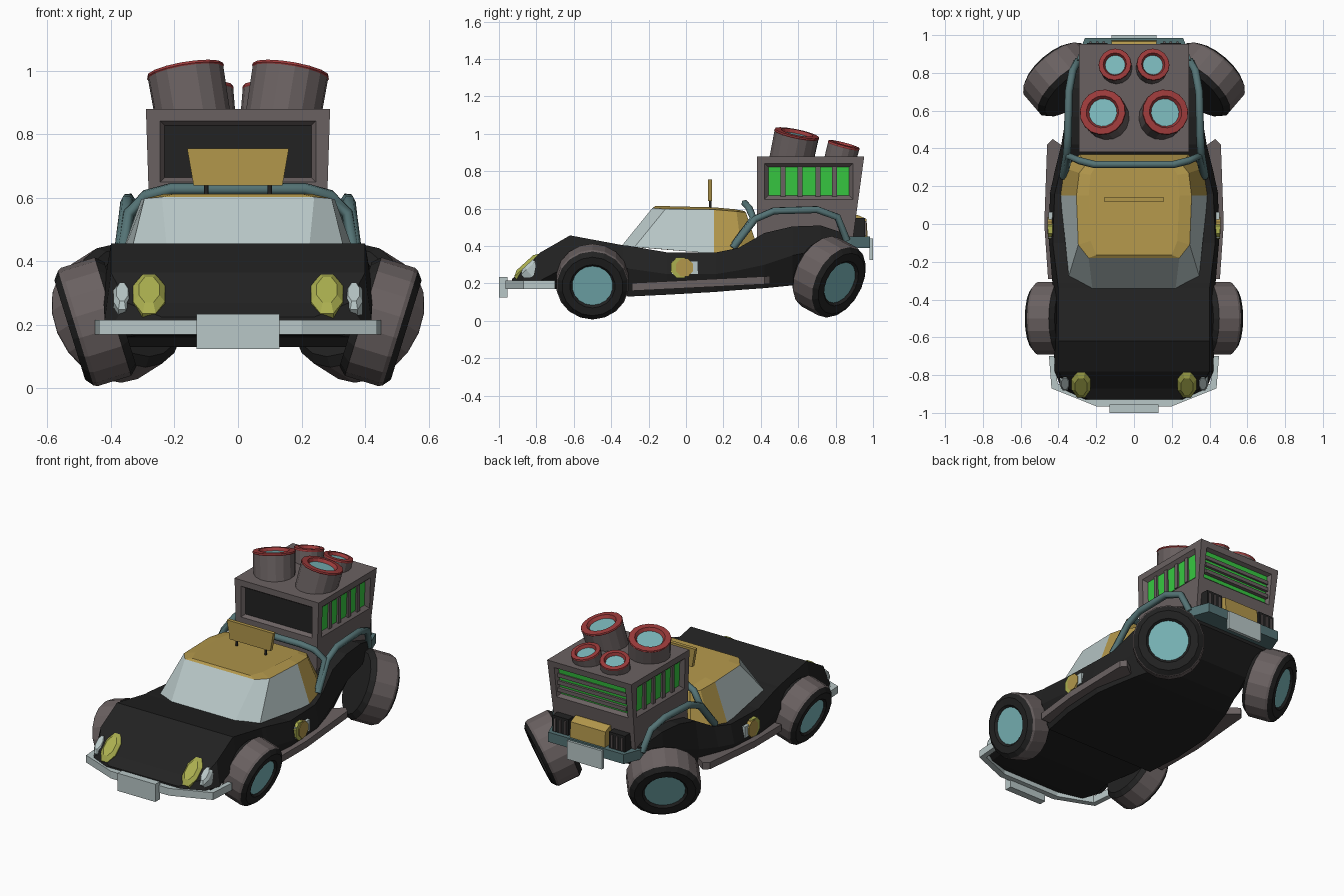
import bpy, bmesh, math
from mathutils import Vector, Matrix

if "Cube" in bpy.data.objects:
    bpy.data.objects.remove(bpy.data.objects["Cube"])

def mat(name, r, g, b):
    m = bpy.data.materials.new(name)
    m.diffuse_color = [(c / 255 / 12.92 if c < 11 else ((c / 255 + .055) / 1.055) ** 2.4) for c in (r, g, b)] + [1]
    m.use_nodes = True
    m.node_tree.nodes["Principled BSDF"].inputs["Base Color"].default_value = m.diffuse_color
    return m

BLACK = mat("black", 34, 34, 34)
GREY = mat("warm grey", 106, 97, 97)
LIGHT = mat("pale blue grey", 184, 199, 199)
GOLD = mat("gold", 178, 151, 75)
TEAL = mat("dark teal", 84, 115, 117)
CYAN = mat("cyan", 123, 184, 187)
RED = mat("red", 155, 58, 58)
GREEN = mat("green", 55, 200, 65)
YELLOW = mat("yellow green", 172, 176, 80)

def finish(name, bm, mats):
    bmesh.ops.remove_doubles(bm, verts=bm.verts, dist=1e-5)
    bmesh.ops.recalc_face_normals(bm, faces=bm.faces)
    me = bpy.data.meshes.new(name)
    bm.to_mesh(me)
    bm.free()
    for m in mats:
        me.materials.append(m)
    ob = bpy.data.objects.new(name, me)
    bpy.context.collection.objects.link(ob)
    return ob

def loft(name, rings, mats, rule=None):
    """Skin closed rings of points and cap both ends; rule(ring, point) gives the material."""
    bm = bmesh.new()
    vs = [[bm.verts.new(p) for p in r] for r in rings]
    n = len(vs[0])
    for i in range(len(vs) - 1):
        for j in range(n):
            k = (j + 1) % n
            f = bm.faces.new((vs[i][j], vs[i][k], vs[i + 1][k], vs[i + 1][j]))
            f.material_index = rule(i, j) if rule else 0
    for r in (vs[0], vs[-1]):
        f = bm.faces.new(r)
        if rule:
            f.material_index = rule(-1, 0)
    return finish(name, bm, mats)

def prism(name, poly, z0, z1, m, slope=0):
    return loft(name, [[(x, y, z + slope * y) for x, y in poly] for z in (z0, z1)], [m])

def box(name, x, y, z, m):
    return prism(name, [(x[0], y[0]), (x[1], y[0]), (x[1], y[1]), (x[0], y[1])], z[0], z[1], m)

def lathe(name, prof, segs, mats, n, matrix, sx=1, sy=1):
    """Spin (radius, height) points around local z; segs gives a material index per band."""
    bm = bmesh.new()
    rings = []
    for r, h in prof:
        rings.append([bm.verts.new(matrix @ Vector((r * sx * math.cos(a), r * sy * math.sin(a), h)))
                      for a in (math.pi / 2 + math.pi / n * (n == 8) + 2 * math.pi * j / n for j in range(n))]
                     if r > 0 else [bm.verts.new(matrix @ Vector((0, 0, h)))] * n)
    for i, s in enumerate(segs):
        for j in range(n):
            k = (j + 1) % n
            q = list(dict.fromkeys((rings[i][j], rings[i][k], rings[i + 1][k], rings[i + 1][j])))
            bm.faces.new(q).material_index = s
    return finish(name, bm, mats)

def aim(loc, axis):
    return Matrix.Translation(loc) @ Vector(axis).to_track_quat('Z', 'Y').to_matrix().to_4x4()

def tube(name, pts, r, m):
    cu = bpy.data.curves.new(name, 'CURVE')
    cu.dimensions = '3D'
    cu.bevel_depth, cu.bevel_resolution, cu.use_fill_caps = r, 1, True
    sp = cu.splines.new('POLY')
    sp.points.add(len(pts) - 1)
    for p, c in zip(sp.points, pts):
        p.co = (*c, 1)
    cu.materials.append(m)
    ob = bpy.data.objects.new(name, cu)
    bpy.context.collection.objects.link(ob)
    bpy.ops.object.select_all(action='DESELECT')
    ob.select_set(True)
    bpy.context.view_layer.objects.active = ob
    bpy.ops.object.convert(target='MESH')

def mirror(pts):
    return pts + [(-p[0], *p[1:]) for p in reversed(pts)]

# body shell: y, then top edge, side crease and floor edge as x, z
sections = [(-.93, .24, .225, .26, .21, .24, .20), (-.87, .35, .27, .385, .215, .34, .185),
            (-.78, .40, .365, .42, .215, .36, .175), (-.62, .40, .457, .425, .30, .32, .165),
            (-.34, .40, .405, .43, .28, .36, .16), (-.31, .404, .402, .432, .28, .38, .13),
            (-.10, .43, .366, .45, .25, .41, .14),
            (.16, .42, .366, .445, .25, .41, .155), (.28, .39, .39, .42, .27, .38, .165),
            (.42, .36, .47, .385, .30, .34, .175), (.57, .35, .505, .36, .35, .28, .19),
            (.72, .34, .51, .35, .38, .24, .25), (.87, .30, .46, .30, .42, .25, .37)]
loft("body_shell", [mirror([(s[i], s[0], s[i + 1]) for i in (1, 3, 5)]) for s in sections], [BLACK])

# cabin: glass at the front and sides, gold roof and rear
low = [(.22, -.345, .40), (.345, -.275, .395), (.39, .15, .36), (.38, .30, .36), (.30, .38, .40)]
high = [(.24, -.18, .603), (.295, -.11, .598), (.305, .15, .595), (.29, .27, .585), (.25, .32, .58)]
crown = [(.20, -.165, .613), (.23, -.09, .613), (.24, .15, .607), (.23, .26, .597), (.20, .31, .588)]
loft("cabin", [mirror(r) for r in (low, high, crown)], [GOLD, LIGHT],
     lambda i, j: 1 if i == 0 and j in (0, 1, 7, 8, 9) else 0)

# roof sign on two posts
loft("roof_sign", [[(-.14, y, .64), (.14, y, .64), (.16, y, .755), (-.16, y, .755)] for y in (.118, .14)], [GOLD])
for s in (-1, 1):
    tube("sign_post", [(s * .1, .13, .59), (s * .1, .13, .66)], .007, BLACK)

# rear equipment cabinet with recessed windows
bm = bmesh.new()
bmesh.ops.create_cube(bm, size=2)
for v in bm.verts:
    top = v.co.z > 0
    v.co = Vector(((.29 if top else .275) * v.co.x, .38 if v.co.y < 0 else (.953 if top else .89), .88 if top else .42))
for co, no in (((0, 0, .65), (0, 0, 1)), ((0, 0, .842), (0, 0, 1)), ((-.245, 0, 0), (1, 0, 0)),
               ((.245, 0, 0), (1, 0, 0)), ((0, .42, 0), (0, 1, 0)), ((0, .892, 0), (0, 1, 0))):
    bmesh.ops.bisect_plane(bm, geom=bm.verts[:] + bm.edges[:] + bm.faces[:], plane_co=co, plane_no=no)
bm.normal_update()
ends, sides = [], []
for f in bm.faces:
    c = f.calc_center_median()
    if .66 < c.z < .83 and abs(f.normal.x) > .9 and .5 < c.y < .8:
        sides.append(f)
    elif .66 < c.z < .83 and abs(f.normal.y) > .9 and abs(c.x) < .1:
        ends.append(f)
for group, edge in ((ends, .014), (sides, .021)):
    bmesh.ops.inset_region(bm, faces=group, thickness=edge, depth=-.022, use_even_offset=True)
    for f in group:
        f.material_index = 1 if f.normal.y < -.9 else 2
finish("equipment_cabinet", bm, [GREY, BLACK, GREEN])
for s in (-1, 1):
    for y in (.519, .61, .705, .794):
        box("side_window_bar", sorted((s * .255, s * .275)), (y - .013, y + .013), (.665, .825), GREY)
for z in (.70, .745, .79):
    box("rear_slat", (-.235, .235), (.89, .928), (z - .0115, z + .0115), GREY)

# four tilted horns on the cabinet
def horn(name, loc, axis, r, h):
    lathe(name, [(0, 0), (r * .98, 0), (r, h - .012), (r * 1.02, h - .008), (r, h), (r * .72, h + .003),
                 (r * .62, h - .015), (0, h - .015)], [0, 0, 1, 1, 1, 1, 2], [GREY, RED, CYAN], 16, aim(loc, axis))
for s in (-1, 1):
    horn("large_horn", (s * .14, .56, .845), (s * .16, .2, .96), .121, .165)
    horn("small_horn", (s * .092, .822, .855), (s * .1, .25, .96), .086, .093)

# splayed wheels
def wheel(name, loc, axis, r, w):
    lathe(name, [(0, -.012), (r * .56, -.012), (r * .62, 0), (r * .84, .002), (r * .97, -.018), (r, -.03),
                 (r, -w * .85), (r * .88, -w), (0, -w)], [1, 0, 0, 0, 2, 2, 0, 0], [BLACK, CYAN, GREY], 18, aim(loc, axis))
for s in (-1, 1):
    wheel("front_wheel", (s * .528, -.5, .185), (s * .955, 0, -.295), .195, .165)
    wheel("rear_wheel", (s * .437, .83, .2), (s * .6, .7, -.38), .209, .185)

    # running board, door badge and lamps
    prism("running_board", [(s * x, y) for x, y in ((.36, -.29), (.455, -.29), (.475, 0), (.46, .42), (.43, .45), (.36, .40))],
          .175, .217, GREY, .05)
    box("badge_plate", sorted((s * .43, s * .452)), (-.075, .064), (.25, .32), LIGHT)
    for nm, y, r, m, d in (("badge_front", -.03, .054, YELLOW, .455), ("badge_rear", -.008, .048, GOLD, .459)):
        lathe(nm, [(0, 0), (r, 0), (r, .025), (0, .025)], [0, 0, 0], [m], 8,
              aim((s * (d - .025), y, .285), (s, 0, 0)), 1, 1.1)
    for nm, x, y, z, a, b, m in (("headlight", .28, -.838, .285, .054, .1, YELLOW),
                                 ("side_lamp", .365, -.822, .278, .03, .07, LIGHT)):
        M = Matrix(((1, 0, 0, s * x), (0, .74, -.67, y), (0, .67, .74, z), (0, 0, 0, 1)))
        lathe(nm, [(0, -.03), (1, -.03), (1, .018), (.65, .035), (0, .035)], [0] * 4, [m], 8, M, a, b)

    # side rail over the rear fender
    tube("side_rail", [(s * x, y, z) for x, y, z in ((.375, .25, .39), (.355, .37, .545), (.35, .47, .588),
         (.345, .7, .595), (.325, .81, .555), (.30, .86, .43))], .021, TEAL)

    # rear lamp grilles
    box("rear_grille", sorted((s * .14, s * .25)), (.86, .958), (.44, .55), BLACK)
    for x in (.16, .195, .23):
        box("grille_bar", sorted((s * (x - .006), s * (x + .006))), (.95, .965), (.455, .535), GREY)

# hoop behind the cabin
tube("rear_hoop", mirror([(.368, .26, .41), (.345, .36, .55), (.29, .335, .607), (.21, .315, .628)]), .02, TEAL)

# bumpers and plates
outer = [(.45, -.70), (.437, -.87), (.2, -.965)]
inner = [(.2, -.925), (.405, -.845), (.42, -.70)]
prism("front_bumper", mirror(outer) + [(-x, y) for x, y in reversed(inner)] + inner, .17, .215, LIGHT)
box("front_plate", (-.13, .13), (-1, -.955), (.125, .235), LIGHT)
prism("rear_bumper", mirror([(.31, .82), (.30, .88), (.26, .985)]), .39, .45, TEAL)
box("rear_plate", (-.12, .12), (.98, 1), (.325, .44), LIGHT)
loft("rear_box", [[(-.12, .87, z), (.12, .87, z), (.12, y, z), (-.12, y, z)]
                  for z, y in ((.44, .972), (.545, .965), (.565, .92))], [GOLD])
